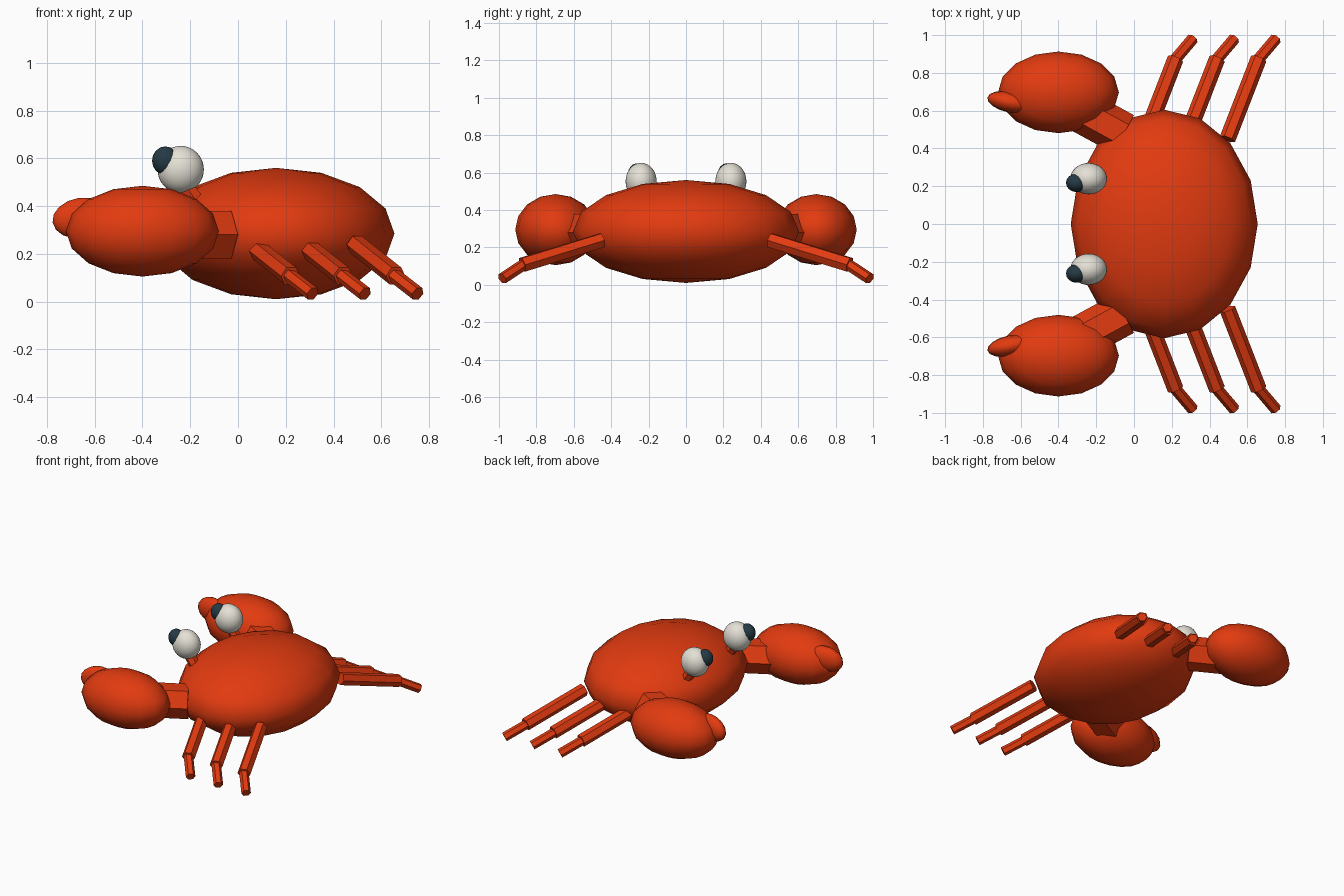
import bpy
import bmesh
import math
from mathutils import Vector, Matrix

if "Cube" in bpy.data.objects:
    bpy.data.objects.remove(bpy.data.objects["Cube"])


def material(name, rgb):
    mat = bpy.data.materials.new(name)
    mat.use_nodes = True
    mat.diffuse_color = (*rgb, 1)
    mat.node_tree.nodes["Principled BSDF"].inputs["Base Color"].default_value = (*rgb, 1)
    return mat


RED = material("shell red", (0.76, 0.043, 0.005))
WHITE = material("eye white", (0.78, 0.75, 0.67))
DARK = material("pupil dark blue", (0.018, 0.042, 0.058))


def finish(name, bm, mat, matrix, smooth):
    mesh = bpy.data.meshes.new(name)
    bm.transform(matrix)
    for face in bm.faces:
        face.smooth = smooth
    bm.to_mesh(mesh)
    bm.free()
    mesh.materials.append(mat)
    obj = bpy.data.objects.new(name, mesh)
    bpy.context.collection.objects.link(obj)
    return obj


def ellipsoid(name, center, radii, mat, segments=16, turn=0.0, pitch=0.0):
    bm = bmesh.new()
    bmesh.ops.create_uvsphere(bm, u_segments=segments, v_segments=segments // 2, radius=1)
    matrix = (Matrix.Translation(center) @ Matrix.Rotation(turn, 4, "Z")
              @ Matrix.Rotation(pitch, 4, "Y") @ Matrix.Diagonal((*radii, 1)))
    return finish(name, bm, mat, matrix, True)


def rod(name, start, end, radius, mat, sides=6):
    start, end = Vector(start), Vector(end)
    axis = end - start
    bm = bmesh.new()
    bmesh.ops.create_cone(bm, cap_ends=True, segments=sides,
                          radius1=radius, radius2=radius, depth=axis.length)
    # keep one corner of the section pointing sideways
    w = axis.normalized()
    u = w.cross(Vector((0, 0, 1))).normalized()
    v = w.cross(u)
    rotation = Matrix((u, v, w)).transposed().to_4x4()
    turn = Matrix.Rotation(math.pi / 2, 4, "Z")
    matrix = Matrix.Translation((start + end) / 2) @ rotation @ turn
    return finish(name, bm, mat, matrix, False)


# Shell
ellipsoid("body", (0.16, 0, 0.285), (0.495, 0.605, 0.275), RED)

for side, s in (("right", 1), ("left", -1)):
    # Claw and its arm
    rod(side + "_arm", (-0.32, s * 0.62, 0.28), (-0.055, s * 0.475, 0.28), 0.115, RED)
    ellipsoid(side + "_claw", (-0.40, s * 0.697, 0.295), (0.32, 0.216, 0.19), RED)
    ellipsoid(side + "_pincer", (-0.655, s * 0.645, 0.35), (0.125, 0.055, 0.085),
              RED, turn=-s * 0.2, pitch=-0.15)

    # Eye on a short stalk; both pupils look the same way
    rod(side + "_eye_stalk", (-0.25, s * 0.24, 0.53), (-0.16, s * 0.24, 0.40), 0.036, RED)
    ellipsoid(side + "_eye", (-0.24, s * 0.24, 0.553), (0.097, 0.083, 0.099), WHITE, 32)
    ellipsoid(side + "_pupil", (-0.304, s * 0.24 - 0.022, 0.59), (0.056, 0.049, 0.06), DARK)

    # Three jointed legs
    for i in range(3):
        x = 0.22 * i
        knee = (x + 0.22, s * 0.875, 0.107)
        rod(f"{side}_leg_{i + 1}_upper", (x + 0.055, s * 0.45, 0.238), knee, 0.043, RED)
        rod(f"{side}_leg_{i + 1}_tip", (x + 0.20, s * 0.85, 0.12),
            (x + 0.312, s * 0.982, 0.033), 0.031, RED)
